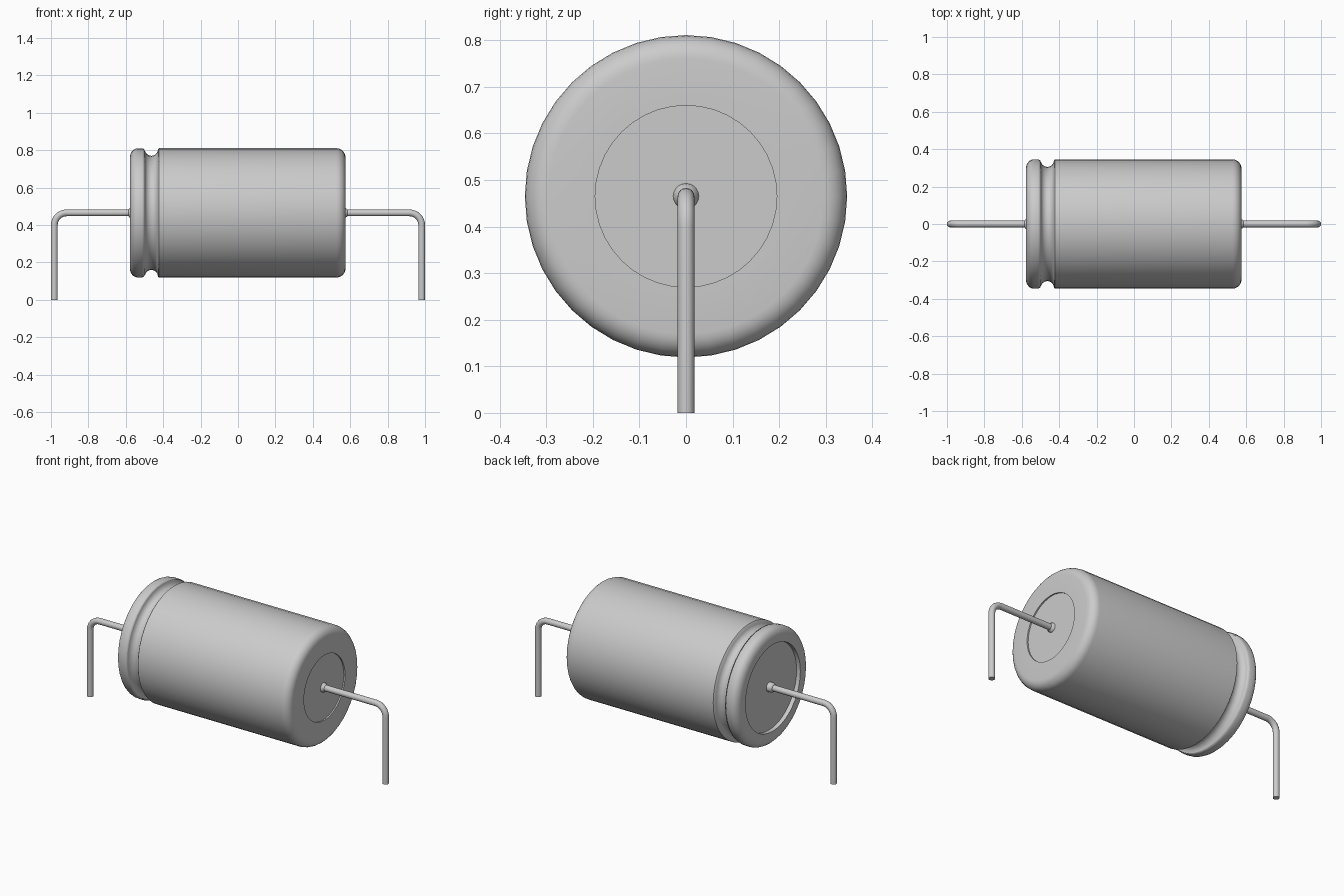
import bpy, bmesh, math
from mathutils import Vector

AXIS_Z = 0.465
WIRE_R = 0.018

cube = bpy.data.objects.get("Cube")
if cube:
    bpy.data.objects.remove(cube, do_unlink=True)

metal = bpy.data.materials.new("plain_grey")
metal.use_nodes = True
grey = (0.6, 0.6, 0.6, 1)
metal.diffuse_color = grey
metal.node_tree.nodes["Principled BSDF"].inputs["Base Color"].default_value = grey


def finish(name, bm):
    bmesh.ops.remove_doubles(bm, verts=bm.verts, dist=1e-5)
    bmesh.ops.recalc_face_normals(bm, faces=bm.faces)
    mesh = bpy.data.meshes.new(name)
    bm.to_mesh(mesh)
    bm.free()
    obj = bpy.data.objects.new(name, mesh)
    bpy.context.collection.objects.link(obj)
    mesh.materials.append(metal)
    bpy.ops.object.select_all(action='DESELECT')
    obj.select_set(True)
    bpy.context.view_layer.objects.active = obj
    bpy.ops.object.shade_smooth_by_angle(angle=math.radians(35))
    return obj


def lathe(name, profile, sides):
    """Spin (x, radius) points around the lengthwise axis."""
    bm = bmesh.new()
    verts = [bm.verts.new((x, 0, AXIS_Z + r)) for x, r in profile]
    edges = [bm.edges.new(pair) for pair in zip(verts, verts[1:])]
    bmesh.ops.spin(bm, geom=verts + edges, cent=(0, 0, AXIS_Z), axis=(1, 0, 0),
                   angle=math.tau, steps=sides, use_merge=True)
    return finish(name, bm)


def arc(cx, cr, rx, rr, start, end, steps):
    """Points of an elliptical arc in the (x, radius) plane."""
    angles = [math.radians(start + (end - start) * i / steps) for i in range(steps + 1)]
    return [(cx + rx * math.cos(a), cr + rr * math.sin(a)) for a in angles]


# Can: recessed left seal, rolled rim, crimp groove, long barrel, recessed right disc
can = [(-0.553, 0), (-0.553, 0.26), (-0.578, 0.26)]
can += arc(-0.538, 0.295, 0.04, 0.05, 180, 90, 6)
can += arc(-0.513, 0.33, 0.015, 0.015, 90, 0, 3)
can += arc(-0.463, 0.34, 0.035, 0.035, 180, 360, 8)
can += [(-0.423, 0.346)]
can += arc(0.525, 0.296, 0.05, 0.05, 90, 0, 6)
can += [(0.575, 0.195), (0.567, 0.195), (0.567, 0)]
lathe("can", can, 40)

# Collars where the leads enter the can
lathe("left_collar", [(-0.55, 0.028), (-0.575, 0.028), (-0.582, 0.024), (-0.585, WIRE_R)], 20)
lathe("right_collar", [(0.565, 0.028), (0.575, 0.026), (0.585, WIRE_R)], 20)


# Bent leads: a ring swept along a straight, bend, straight path
def lead(name, side, sides=16, bend=0.065):
    end = 1 - WIRE_R
    path = [(0.54, AXIS_Z, 0)]
    for i in range(9):
        a = math.radians(90 * i / 8)
        path.append((end - bend + bend * math.sin(a), AXIS_Z - bend + bend * math.cos(a), a))
    path.append((end, 0, math.pi / 2))
    bm = bmesh.new()
    rings = []
    for x, z, a in path:
        normal = Vector((math.sin(a), 0, math.cos(a)))
        ring = []
        for k in range(sides):
            t = math.tau * k / sides
            p = Vector((x, 0, z)) + WIRE_R * (normal * math.cos(t) + Vector((0, math.sin(t), 0)))
            ring.append(bm.verts.new((p.x * side, p.y, p.z)))
        rings.append(ring)
    for a, b in zip(rings, rings[1:]):
        for k in range(sides):
            n = (k + 1) % sides
            bm.faces.new((a[k], a[n], b[n], b[k]))
    bm.faces.new(rings[0])
    bm.faces.new(rings[-1])
    finish(name, bm)


lead("left_lead", 1)
lead("right_lead", -1)
